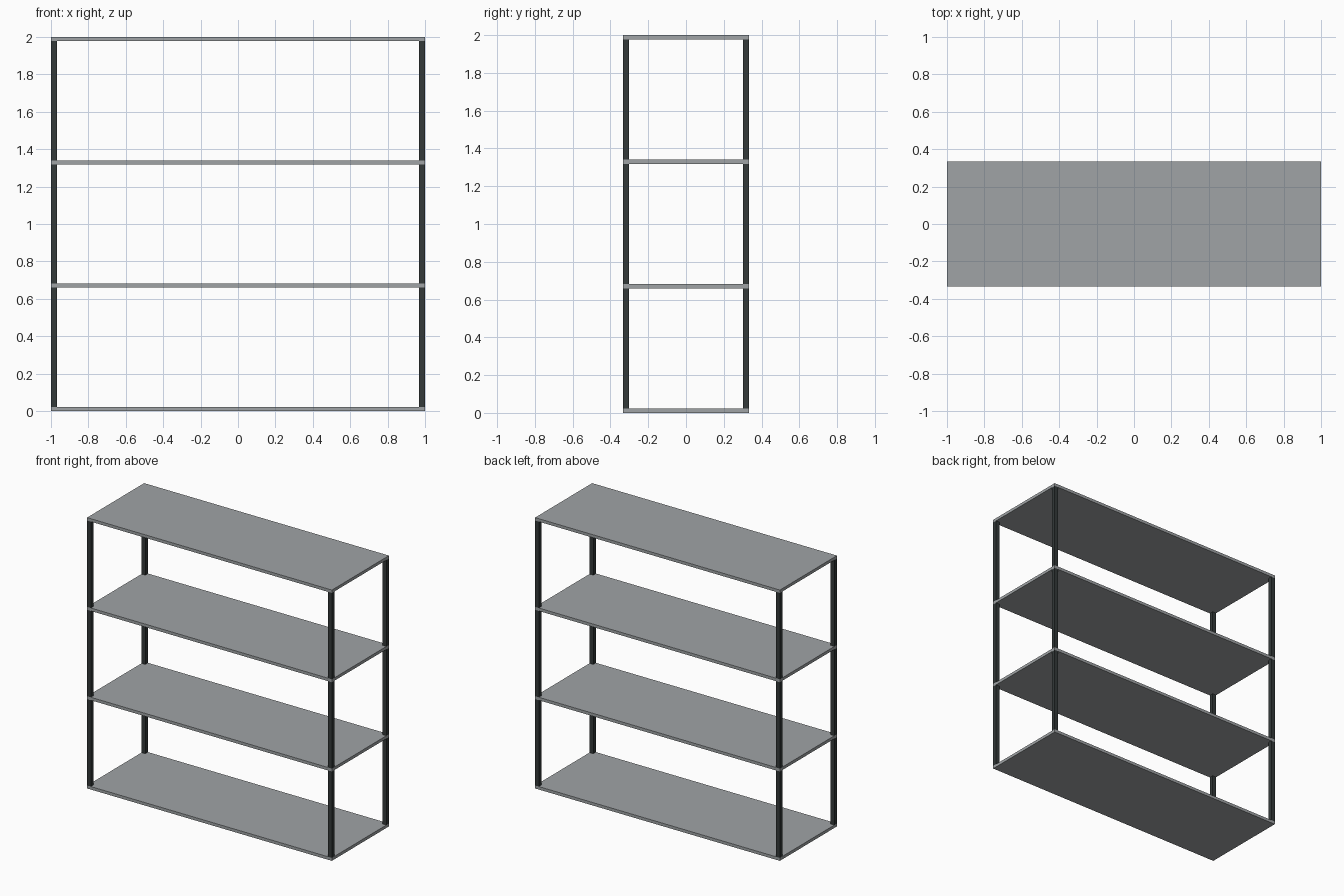
import bpy

cube = bpy.data.objects.get("Cube")
if cube:
    bpy.data.objects.remove(cube, do_unlink=True)

WIDTH, DEPTH, HEIGHT = 2.0, 0.666, 2.0
BOARD, POST, LEVELS = 0.022, 0.031, 4


def make_material(name, colour):
    mat = bpy.data.materials.new(name)
    mat.use_nodes = True
    rgba = (*colour, 1.0)
    mat.diffuse_color = rgba
    mat.node_tree.nodes["Principled BSDF"].inputs["Base Color"].default_value = rgba
    return mat


def box(name, size, centre, mat):
    bpy.ops.mesh.primitive_cube_add(size=1, location=centre)
    obj = bpy.context.object
    obj.name = name
    obj.scale = size
    bpy.ops.object.transform_apply(location=False, rotation=False, scale=True)
    obj.data.materials.append(mat)
    return obj


shelf_grey = make_material("shelf grey", (0.35, 0.37, 0.38))
post_dark = make_material("post charcoal", (0.033, 0.041, 0.041))

# Evenly spaced shelf boards
step = (HEIGHT - BOARD) / (LEVELS - 1)
for i in range(LEVELS):
    box(f"shelf_{i + 1}", (WIDTH, DEPTH, BOARD), (0, 0, BOARD / 2 + i * step), shelf_grey)

# Corner posts, one length between each pair of shelves
for i in range(LEVELS - 1):
    for side, sx in (("left", 1), ("right", -1)):
        for end, sy in (("front", -1), ("back", 1)):
            x = sx * (WIDTH - POST) / 2
            y = sy * (DEPTH - POST) / 2
            z = BOARD / 2 + (i + 0.5) * step
            box(f"{end}_{side}_post_{i + 1}", (POST, POST, step - BOARD), (x, y, z), post_dark)
